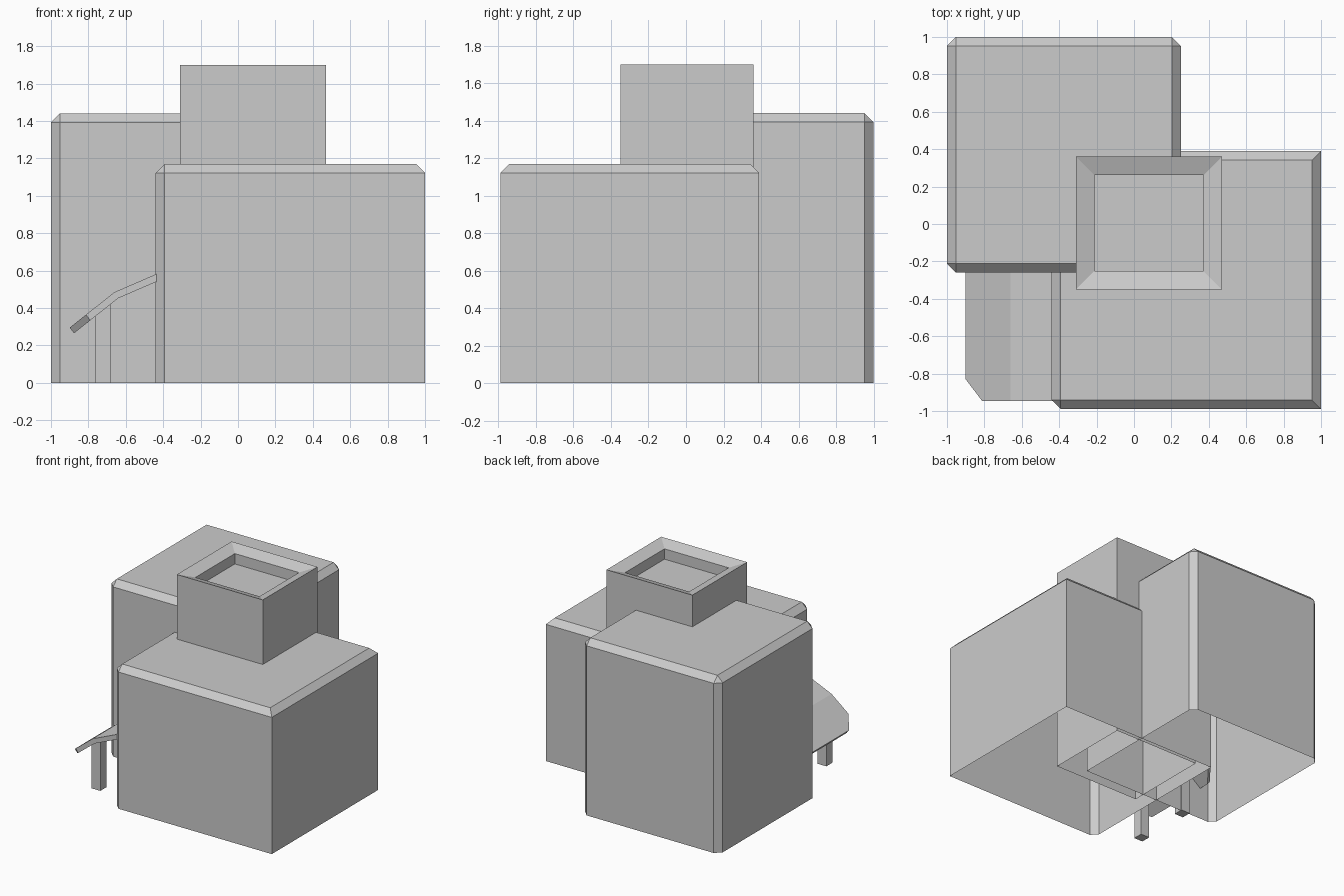
import bpy, bmesh
from mathutils import Vector

cube = bpy.data.objects.get("Cube")
if cube:
    bpy.data.objects.remove(cube)

grey = bpy.data.materials.new("plain grey")
grey.use_nodes = True
colour = (0.6, 0.6, 0.6, 1)
grey.diffuse_color = colour
grey.node_tree.nodes["Principled BSDF"].inputs["Base Color"].default_value = colour


def finish(bm, name):
    mesh = bpy.data.meshes.new(name)
    bm.to_mesh(mesh)
    bm.free()
    mesh.materials.append(grey)
    obj = bpy.data.objects.new(name, mesh)
    bpy.context.collection.objects.link(obj)
    return obj


def box(low, high):
    """Axis-aligned box between two corners."""
    low, high = Vector(low), Vector(high)
    bm = bmesh.new()
    bmesh.ops.create_cube(bm, size=1)
    bmesh.ops.scale(bm, vec=high - low, verts=bm.verts)
    bmesh.ops.translate(bm, vec=(low + high) / 2, verts=bm.verts)
    return bm


def open_bottom(bm):
    floor = [f for f in bm.faces if f.normal.z < -0.9]
    bmesh.ops.delete(bm, geom=floor, context='FACES_ONLY')


def chamfered_block(name, low, high, corners):
    """Open-bottomed block: chamfered roof edges and chosen upright corners."""
    bm = box(low, high)
    centre = (Vector(low) + Vector(high)) / 2
    edges = []
    for e in bm.edges:
        a, b = (v.co for v in e.verts)
        upright = abs(a.z - b.z) > 0.1
        side = (a.x > centre.x, a.y > centre.y)
        if (upright and side in corners) or (not upright and a.z > centre.z):
            edges.append(e)
    bmesh.ops.bevel(bm, geom=edges, offset=0.048, segments=1,
                    profile=0.5, affect='EDGES')
    bm.normal_update()
    open_bottom(bm)
    return finish(bm, name)


# Two overlapping building blocks; corners are (on +x side, on +y side)
chamfered_block("front_block", (-0.44, -0.99, 0), (1, 0.39, 1.17),
                {(False, False)})
chamfered_block("rear_block", (-1, -0.26, 0), (0.25, 1, 1.44),
                {(False, False), (False, True), (True, True)})

# Central tower with a sloping rim and a sunken roof
bm = box((-0.31, -0.35, 0), (0.47, 0.36, 1.7))
bm.normal_update()
roof = [f for f in bm.faces if f.normal.z > 0.9]
bmesh.ops.inset_region(bm, faces=roof, thickness=0.14)
bmesh.ops.translate(bm, vec=(0, 0, -0.035), verts=roof[0].verts)
pit = bmesh.ops.extrude_discrete_faces(bm, faces=roof)["faces"][0]
bmesh.ops.translate(bm, vec=(0, 0, -0.085), verts=pit.verts)
bm.normal_update()
open_bottom(bm)
finish(bm, "tower")

# Bent porch canopy with clipped outer corners
front, back, clip = -0.945, -0.06, 0.115
bm = bmesh.new()
fold = [bm.verts.new((-0.66, y, 0.485)) for y in (front, back)]
wall = [bm.verts.new((-0.41, y, 0.593)) for y in (front, back)]
shoulder = [bm.verts.new((-0.813, y, 0.364)) for y in (front, back)]
tip = [bm.verts.new((-0.9, y, 0.295)) for y in (front + clip, back - clip)]
bm.faces.new((fold[0], wall[0], wall[1], fold[1]))
bm.faces.new((shoulder[0], fold[0], fold[1], shoulder[1], tip[1], tip[0]))
bm.normal_update()
canopy = finish(bm, "porch_canopy")
solid = canopy.modifiers.new("thickness", 'SOLIDIFY')
solid.thickness = 0.038
solid.offset = -1
solid.use_even_offset = True

# Porch posts, their tops following the slope of the canopy
for name, y in (("front_post", -0.77), ("rear_post", -0.29)):
    bm = box((-0.763, y - 0.04, 0), (-0.683, y + 0.04, 0.37))
    for v in bm.verts:
        if v.co.z > 0.1 and v.co.x > -0.72:
            v.co.z += 0.065
    finish(bm, name)
